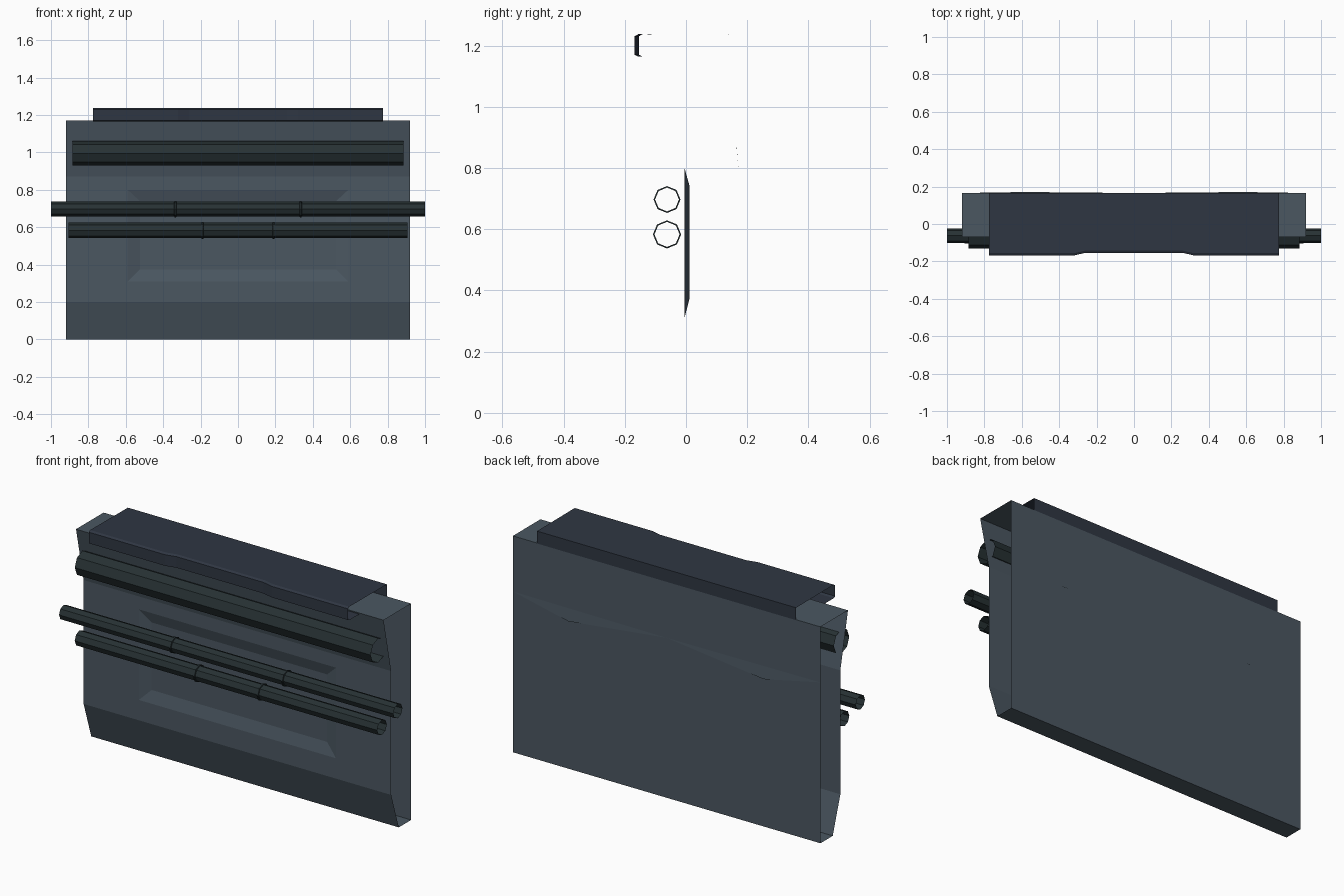
import bpy
from math import cos, sin, pi

if "Cube" in bpy.data.objects:
    bpy.data.objects.remove(bpy.data.objects["Cube"])


def paint(name, rgb):
    m = bpy.data.materials.new(name)
    m.diffuse_color = (*rgb, 1)
    m.use_nodes = True
    m.node_tree.nodes["Principled BSDF"].inputs["Base Color"].default_value = m.diffuse_color
    return m


WALL = paint("slate", (0.07, 0.095, 0.12))
RAIL = paint("dark_blue_grey", (0.028, 0.037, 0.055))
PIPE = paint("dark_green_grey", (0.02, 0.031, 0.034))


def make(name, verts, faces, mat):
    me = bpy.data.meshes.new(name)
    me.from_pydata(verts, [], faces)
    me.materials.append(mat)
    ob = bpy.data.objects.new(name, me)
    bpy.context.collection.objects.link(ob)
    return ob


def loft(name, sections, mat, closed=False):
    """Skin a list of (x, [(y, z), ...]) sections, leaving the ends open."""
    n = len(sections[0][1])
    verts = [(x, y, z) for x, prof in sections for y, z in prof]
    faces = []
    for s in range(len(sections) - 1):
        for i in range(n if closed else n - 1):
            j = (i + 1) % n
            a, b = s * n, (s + 1) * n
            faces.append((a + i, b + i, b + j, a + j))
    return make(name, verts, faces, mat)


def octagon(y, z, r):
    return [(y + r * cos(i * pi / 4), z + r * sin(i * pi / 4)) for i in range(8)]


# Hollow wall body, open at both ends; profile runs round behind the front panel
shell = [(-0.005, 0.87), (-0.07, 1.17), (0.165, 1.17), (0.165, 0), (0.06, 0), (-0.005, 0.2)]
loft("wall_shell", [(-0.92, shell), (0.92, shell)], WALL)

# Front panel with bevelled recess, made from nested rectangles
rings = [(0.92, 0.2, 0.87, -0.005), (0.59, 0.31, 0.80, -0.005), (0.525, 0.375, 0.74, 0.012)]
verts = []
for w, lo, hi, y in rings:
    verts += [(-w, y, lo), (w, y, lo), (w, y, hi), (-w, y, hi)]
faces = [(8, 9, 10, 11)]
for k in (0, 4):
    faces += [(k + i, k + (i + 1) % 4, k + 4 + (i + 1) % 4, k + 4 + i) for i in range(4)]
make("front_panel", verts, faces, WALL)

# Shallow creases on the back
make("back_crease",
     [(0.92, 0.1655, 0.87), (0.585, 0.171, 0.80), (0, 0.1655, 0.865),
      (-0.92, 0.1655, 0.87), (-0.585, 0.171, 0.80)],
     [(0, 1, 2), (3, 2, 4)], WALL)


# Top rail: folded channel with a slightly set back middle
def rail_profile(f):
    return [(-0.07, 1.164), (f + 0.012, 1.164), (f, 1.17), (f, 1.23),
            (f + 0.012, 1.237), (0.166, 1.235), (0.166, 1.168)]


loft("top_rail", [(x, rail_profile(f)) for x, f in
                  ((-0.775, -0.168), (-0.32, -0.168), (-0.26, -0.154),
                   (0.26, -0.154), (0.32, -0.168), (0.775, -0.168))], RAIL)

# Three open octagonal pipes, two with narrow raised collars
for name, y, z, r, half, collar in (("upper_pipe", -0.065, 0.995, 0.066, 0.885, None),
                                    ("middle_pipe", -0.062, 0.697, 0.039, 1.0, 0.335),
                                    ("lower_pipe", -0.062, 0.583, 0.041, 0.905, 0.19)):
    steps = [(-half, r)]
    if collar:
        for c in (-collar, collar):
            steps += [(c - 0.006, r), (c - 0.004, r + 0.005),
                      (c + 0.004, r + 0.005), (c + 0.006, r)]
    steps.append((half, r))
    loft(name, [(x, octagon(y, z, rad)) for x, rad in steps], PIPE, closed=True)
